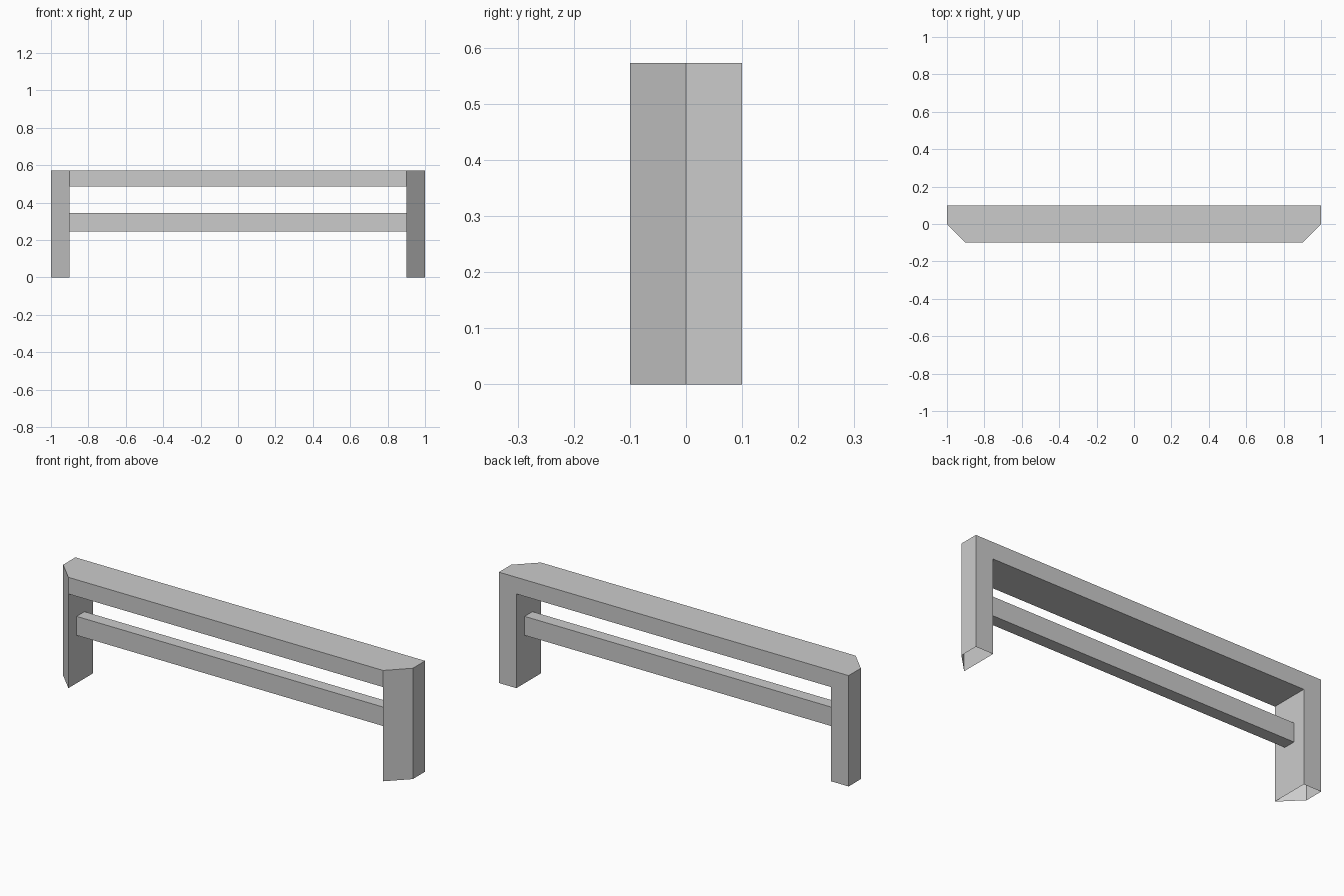
import bpy
import bmesh
from mathutils import Vector

if "Cube" in bpy.data.objects:
    bpy.data.objects.remove(bpy.data.objects["Cube"])

HEIGHT = 0.573     # overall height
BEAM_BOTTOM = 0.487
INNER = 0.9        # inner face of the legs
HALF_DEPTH = 0.1

grey = bpy.data.materials.new("light grey")
grey.diffuse_color = (0.6, 0.6, 0.6, 1.0)
grey.use_nodes = True
grey.node_tree.nodes["Principled BSDF"].inputs["Base Color"].default_value = grey.diffuse_color


def make_part(name, faces):
    """Build one convex hollow part from face outlines, all facing outward."""
    bm = bmesh.new()
    for outline in faces:
        bm.faces.new([bm.verts.new(p) for p in outline])
    bmesh.ops.remove_doubles(bm, verts=bm.verts[:], dist=0.0001)
    centre = sum((v.co for v in bm.verts), Vector()) / len(bm.verts)
    for f in bm.faces:
        f.normal_update()
        if f.normal.dot(f.calc_center_median() - centre) < 0:
            f.normal_flip()
    mesh = bpy.data.meshes.new(name)
    bm.to_mesh(mesh)
    bm.free()
    mesh.materials.append(grey)
    obj = bpy.data.objects.new(name, mesh)
    bpy.context.collection.objects.link(obj)


def make_bar(name, half_depth, z0, z1):
    """Bar along x between the legs, open where it meets them."""
    section = [(-half_depth, z0), (half_depth, z0), (half_depth, z1), (-half_depth, z1)]
    make_part(name, [[(-INNER, *a), (INNER, *a), (INNER, *b), (-INNER, *b)]
                     for a, b in zip(section, section[1:] + section[:1])])


def make_leg(name, side):
    """Hollow leg with a chamfered outer front corner and an open foot."""
    plan = [(side * x, y) for x, y in
            [(INNER, -HALF_DEPTH), (1, 0), (1, HALF_DEPTH), (INNER, HALF_DEPTH)]]
    faces = [[(*a, 0), (*b, 0), (*b, HEIGHT), (*a, HEIGHT)]
             for a, b in zip(plan, plan[1:])]
    # inner wall stops below the beam
    a, b = plan[3], plan[0]
    faces.append([(*a, 0), (*b, 0), (*b, BEAM_BOTTOM), (*a, BEAM_BOTTOM)])
    # top cap
    faces.append([(*p, HEIGHT) for p in plan])
    make_part(name, faces)


make_leg("right_leg", 1)
make_leg("left_leg", -1)
make_bar("top_beam", HALF_DEPTH, BEAM_BOTTOM, HEIGHT)
make_bar("lower_rail", 0.032, 0.247, 0.345)
